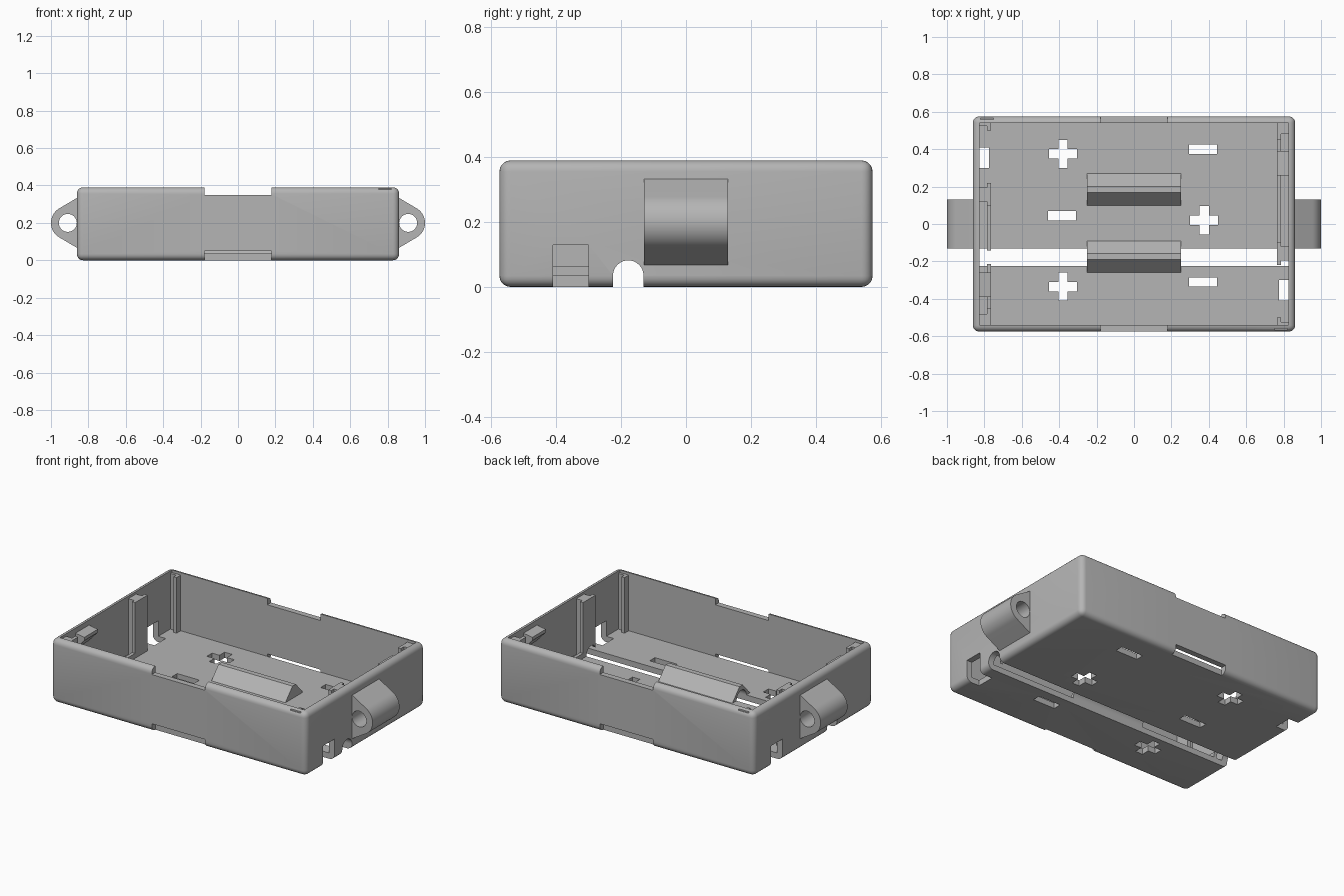
import bpy, bmesh, math
from mathutils import Vector

old = bpy.data.objects.get("Cube")
if old:
    bpy.data.objects.remove(old, do_unlink=True)

grey = bpy.data.materials.new("grey plastic")
grey.use_nodes = True
colour = (0.46, 0.46, 0.46, 1)
grey.diffuse_color = colour
grey.node_tree.nodes["Principled BSDF"].inputs["Base Color"].default_value = colour


def finish(name, bm):
    bmesh.ops.recalc_face_normals(bm, faces=bm.faces)
    mesh = bpy.data.meshes.new(name)
    bm.to_mesh(mesh)
    bm.free()
    mesh.materials.append(grey)
    obj = bpy.data.objects.new(name, mesh)
    bpy.context.collection.objects.link(obj)
    return obj


def box(name, xs, ys, zs, bevel=0):
    bm = bmesh.new()
    bmesh.ops.create_cube(bm, size=1)
    for v in bm.verts:
        v.co = [(a + b) / 2 + c * (b - a) for c, (a, b) in zip(v.co, (xs, ys, zs))]
    if bevel:
        bmesh.ops.bevel(bm, geom=bm.edges[:], offset=bevel, segments=5,
                        profile=0.5, affect='EDGES')
    return finish(name, bm)


def turned_box(name, s, xs, ys, zs):
    # s = -1 gives the same part turned half way round
    return box(name, sorted(s * x for x in xs), sorted(s * y for y in ys), zs)


def prism(name, points, axis, lo, hi):
    # Extrude a 2D outline along x or y; outline is (other axis, z)
    bm = bmesh.new()
    place = (lambda p: (lo, p[0], p[1])) if axis == 'X' else (lambda p: (p[0], lo, p[1]))
    face = bm.faces.new([bm.verts.new(place(p)) for p in points])
    made = bmesh.ops.extrude_face_region(bm, geom=[face])["geom"]
    step = Vector((hi - lo, 0, 0)) if axis == 'X' else Vector((0, hi - lo, 0))
    bmesh.ops.translate(bm, vec=step, verts=[g for g in made if isinstance(g, bmesh.types.BMVert)])
    return finish(name, bm)


def arc(cx, cz, r, start, end, n):
    angles = [math.radians(start + (end - start) * i / n) for i in range(n + 1)]
    return [(cx + r * math.cos(a), cz + r * math.sin(a)) for a in angles]


def boolean(obj, others, operation='DIFFERENCE'):
    for other in others:
        other.hide_render = True
        mod = obj.modifiers.new("bool", 'BOOLEAN')
        mod.object, mod.operation, mod.solver = other, operation, 'EXACT'
        bpy.context.view_layer.objects.active = obj
        bpy.ops.object.modifier_apply(modifier=mod.name)
        bpy.data.objects.remove(other, do_unlink=True)


HX, HY, TOP, FLOOR = 0.862, 0.575, 0.39, 0.035

# Open tray
case = box("case", (-HX, HX), (-HY, HY), (0, TOP), 0.034)
boolean(case, [box("cavity", (-0.825, 0.825), (-0.54, 0.54), (FLOOR, 1))])

# Contact rails along both end walls
for s in (-1, 1):
    rail = turned_box("rail", s, (0.765, 0.835), (-0.55, 0.55), (0.02, 0.375))
    cuts = []
    for ends, gap, sill in (((-0.525, -0.195), (-0.5, -0.22), FLOOR),
                            ((-0.12, 0.48), (-0.1, 0.45), 0.065)):
        cuts.append(turned_box("slot", s, (0.785, 0.825), ends, (FLOOR, 1)))
        cuts.append(turned_box("gap", s, (0.7, 0.825), gap, (sill, 1)))
    boolean(rail, cuts)
    boolean(case, [rail], 'UNION')

# Ridges between the cells
for y in (0.185, -0.175):
    outline = [(y - 0.085, 0.025), (y - 0.085, FLOOR), (y - 0.016, 0.11),
               (y + 0.016, 0.11), (y + 0.085, FLOOR), (y + 0.085, 0.025)]
    boolean(case, [prism("ridge", outline, 'X', -0.25, 0.25)], 'UNION')

# Cable channel through the floor and both end walls
channel = [(-0.225, -0.1)] + arc(-0.178, 0.035, 0.047, 180, 0, 16) + [(-0.131, -0.1)]
cutters = [prism("channel", channel, 'X', -1, 1)]

# Polarity openings in the floor
for x, y, plus in ((-0.38, 0.375, True), (0.37, 0.4, False), (-0.385, 0.045, False),
                   (0.375, 0.02, True), (-0.38, -0.335, True), (0.37, -0.31, False)):
    long, short = 0.075, 0.025
    cutters.append(box("bar", (x - long, x + long), (y - short, y + short), (-0.1, 0.1)))
    if plus:
        cutters.append(box("bar", (x - short, x + short), (y - long, y + long), (-0.1, 0.1)))

# Openings in the walls: lid notches, clip slots, wire exits and rim slits
for s in (-1, 1):
    cutters += [
        turned_box("lid_notch", s, (-0.18, 0.18), (0.5, 0.7), (0.35, 1)),
        turned_box("clip_slot", s, (-0.18, 0.18), (0.54, 0.7), (-0.1, 0.05)),
        turned_box("wire_exit", s, (0.775, 1), (-0.41, -0.3), (-0.1, 0.13)),
        turned_box("rim_slit", s, (0.75, 0.82), (-0.567, -0.56), (0.375, 1)),
    ]
boolean(case, cutters)

# Wedges that press the contacts
wedges = []
for s in (-1, 1):
    outline = [(s * 0.83, 0.36), (s * 0.765, 0.35), (s * 0.765, 0.33), (s * 0.83, 0.26)]
    lo, hi = sorted((s * 0.26, s * 0.39))
    wedges.append(prism("contact_wedge", outline, 'Y', lo, hi))

# Mounting ears with a cross hole
ears = []
for s, side in ((1, "left"), (-1, "right")):
    outline = [(0.85, 0.06), (0.86, 0.066)] + arc(0.91, 0.2, 0.09, -60, 60, 20) \
        + [(0.86, 0.334), (0.85, 0.34)]
    ear = prism(side + "_mounting_ear", [(s * x, z) for x, z in outline], 'Y', -0.13, 0.13)
    hole = arc(s * 0.91, 0.2, 0.048, 0, 348.75, 31)
    boolean(ear, [prism("hole", hole, 'Y', -0.3, 0.3)])
    ears.append(ear)

# Smooth the rounded parts, keep corners sharp
bpy.ops.object.select_all(action='DESELECT')
for obj in [case] + ears + wedges:
    obj.select_set(True)
bpy.context.view_layer.objects.active = case
bpy.ops.object.shade_smooth_by_angle(angle=math.radians(30))
